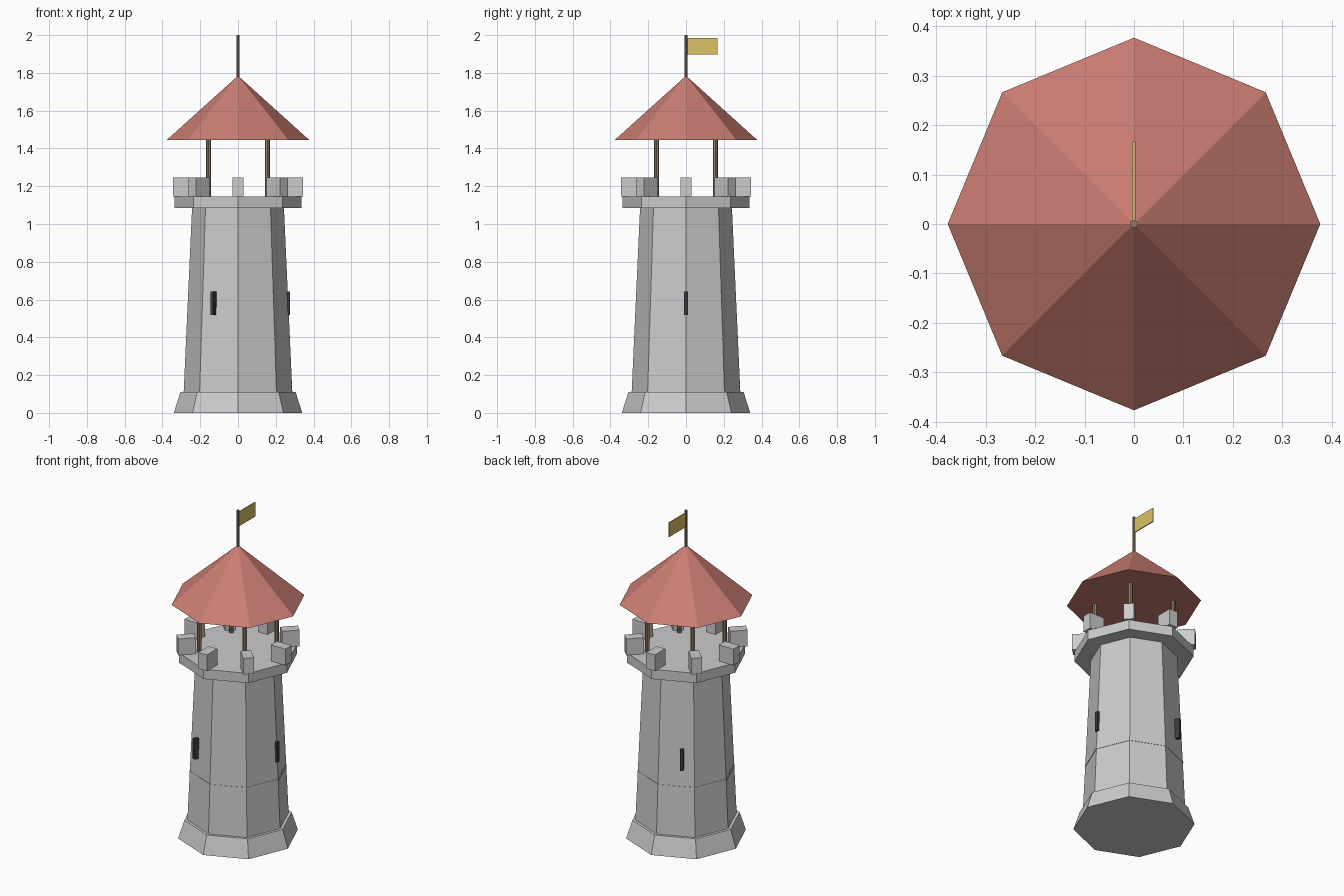
import bpy
from math import sin, cos, pi, radians

if "Cube" in bpy.data.objects:
    bpy.data.objects.remove(bpy.data.objects["Cube"])


def mat(name, col):
    m = bpy.data.materials.new(name)
    m.diffuse_color = (*col, 1)
    m.use_nodes = True
    m.node_tree.nodes["Principled BSDF"].inputs["Base Color"].default_value = m.diffuse_color
    return m


ROOF = mat("roof_red", (0.60, 0.21, 0.17))
WOOD = mat("wood", (0.32, 0.22, 0.14))
DARK = mat("dark", (0.04, 0.04, 0.05))
GOLD = mat("gold", (0.70, 0.54, 0.13))


def finish(name, material):
    o = bpy.context.object
    o.name = name
    if material:
        o.data.materials.append(material)
    return o


def frustum(name, r1, r2, z1, z2, x=0, y=0, sides=8, material=None):
    bpy.ops.mesh.primitive_cone_add(vertices=sides, radius1=r1, radius2=r2,
                                    depth=z2 - z1, location=(x, y, (z1 + z2) / 2))
    return finish(name, material)


def box(name, size, radius, angle, z, material=None):
    # size is (radial, tangential, height), placed around the z axis
    bpy.ops.mesh.primitive_cube_add(size=1, location=(radius * cos(angle), radius * sin(angle), z),
                                    rotation=(0, 0, angle))
    o = finish(name, material)
    o.scale = size
    return o


# Octagonal stone body
frustum("foot", 0.34, 0.305, 0, 0.11)
frustum("shaft", 0.288, 0.243, 0.10, 1.09)
frustum("string_course", 0.277, 0.276, 0.40, 0.412)
frustum("platform", 0.335, 0.335, 1.085, 1.145)

# Battlements on every corner
for i in range(8):
    box(f"merlon_{i + 1}", (0.10, 0.06, 0.10), 0.295, i * pi / 4, 1.195)

# Arrow slits, three around the shaft
for i in range(3):
    box(f"arrow_slit_{i + 1}", (0.03, 0.02, 0.125), 0.26, radians(120 * i), 0.58, DARK)

# Posts carrying the roof
for i in range(4):
    a = pi / 4 + i * pi / 2
    frustum(f"post_{i + 1}", 0.0135, 0.0135, 1.14, 1.45,
            0.22 * cos(a), 0.22 * sin(a), 8, WOOD)

# Roof, flagpole and flag
frustum("roof", 0.377, 0, 1.445, 1.785, material=ROOF)
frustum("flagpole", 0.008, 0.008, 1.76, 2.0, material=WOOD)
box("flag", (0.162, 0.006, 0.088), 0.086, pi / 2, 1.942, GOLD)
